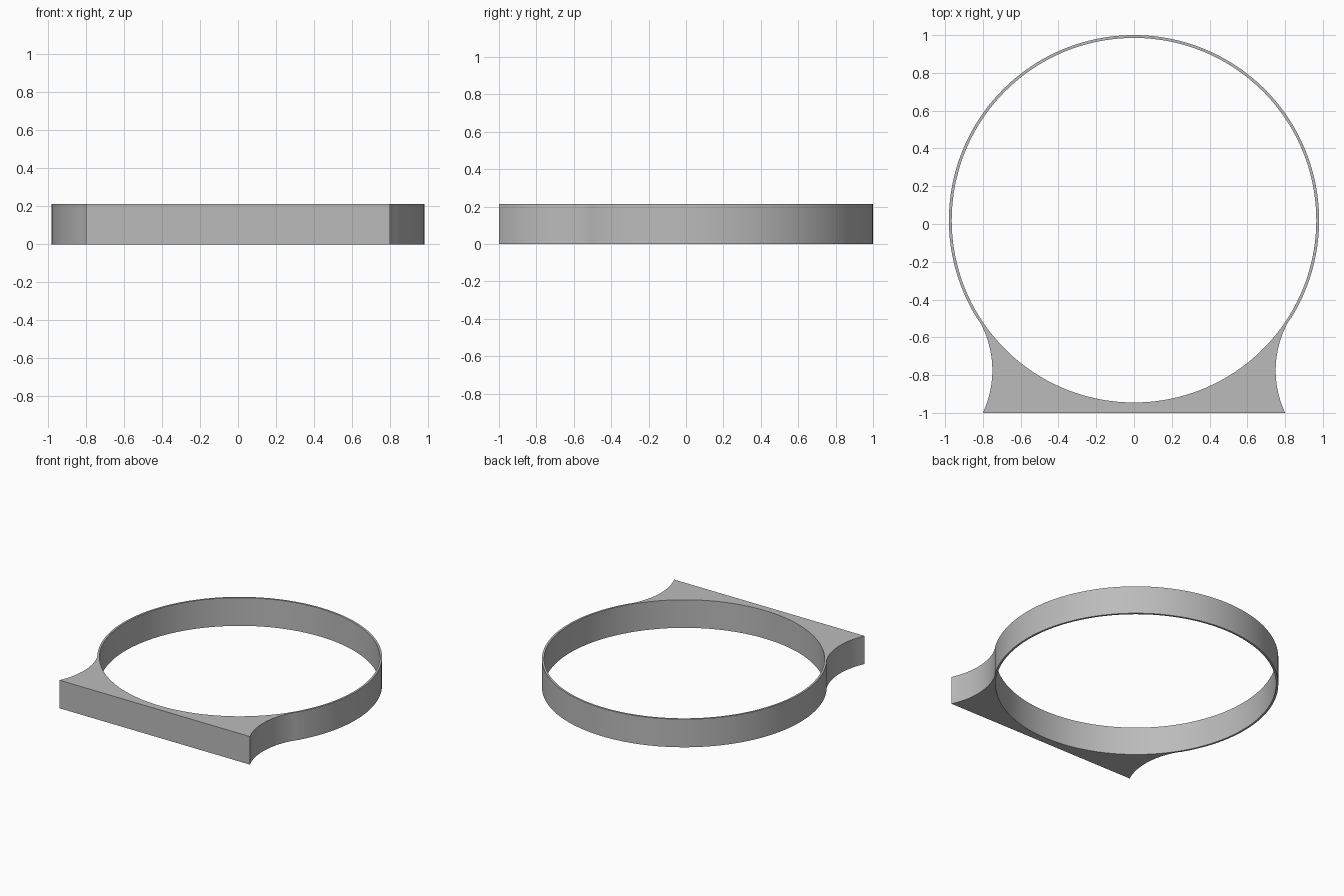
import bpy, bmesh
from math import atan2, cos, sin, tan, pi
from mathutils import Vector

if "Cube" in bpy.data.objects:
    bpy.data.objects.remove(bpy.data.objects["Cube"])

HEIGHT = 0.213
CENTRE = Vector((0, 0.02))
OUTER, INNER = 0.98, 0.965
FLARE_C, FLARE_R = Vector((1.28, -0.775)), 0.53
FRONT_Y, FRONT_X = -1.0, 0.8


def polar(c, r, a):
    return c + Vector((cos(a), sin(a))) * r


def steps(a, b, n):
    return [a + (b - a) * i / n for i in range(n)]


# Outline: front bar edge, flared side, ring, mirrored flared side
depth = CENTRE.y - FRONT_Y
corner = atan2(-depth, FRONT_X)
tangent = atan2(FLARE_C.y - CENTRE.y, FLARE_C.x)
flare_low = atan2(FRONT_Y - FLARE_C.y, FRONT_X - FLARE_C.x) % (2 * pi)
flare_high = tangent + pi

front = [Vector((depth * tan(a + pi / 2), FRONT_Y))
         for a in steps(-pi - corner, corner, 32)]
flare = [polar(FLARE_C, FLARE_R, a) for a in steps(flare_low, flare_high, 20)]
flare[0] = Vector((FRONT_X, FRONT_Y))
ring = [polar(CENTRE, OUTER, a) for a in steps(tangent, pi - tangent, 140)]
ring.append(Vector((-ring[0].x, ring[0].y)))
mirrored = [Vector((-p.x, p.y)) for p in reversed(flare[1:])]
outline = front + flare + ring + mirrored
# Round opening, matched radially to the outline
opening = [CENTRE + (p - CENTRE).normalized() * INNER for p in outline]

bm = bmesh.new()


def loop(points, z):
    return [bm.verts.new((p.x, p.y, z)) for p in points]


loops = [loop(outline, 0), loop(outline, HEIGHT),
         loop(opening, HEIGHT), loop(opening, 0)]
n = len(outline)
for k in range(4):
    a, b = loops[k], loops[(k + 1) % 4]
    for i in range(n):
        j = (i + 1) % n
        bm.faces.new((a[i], a[j], b[j], b[i]))
bmesh.ops.recalc_face_normals(bm, faces=bm.faces)

mesh = bpy.data.meshes.new("ring_with_flat_base")
bm.to_mesh(mesh)
bm.free()
body = bpy.data.objects.new("ring_with_flat_base", mesh)
bpy.context.collection.objects.link(body)

# Plain grey finish
grey = bpy.data.materials.new("plain_grey")
grey.use_nodes = True
colour = (0.5, 0.5, 0.5, 1)
grey.diffuse_color = colour
grey.node_tree.nodes["Principled BSDF"].inputs["Base Color"].default_value = colour
mesh.materials.append(grey)

bpy.context.view_layer.objects.active = body
body.select_set(True)
bpy.ops.object.shade_smooth_by_angle(angle=pi / 6)
